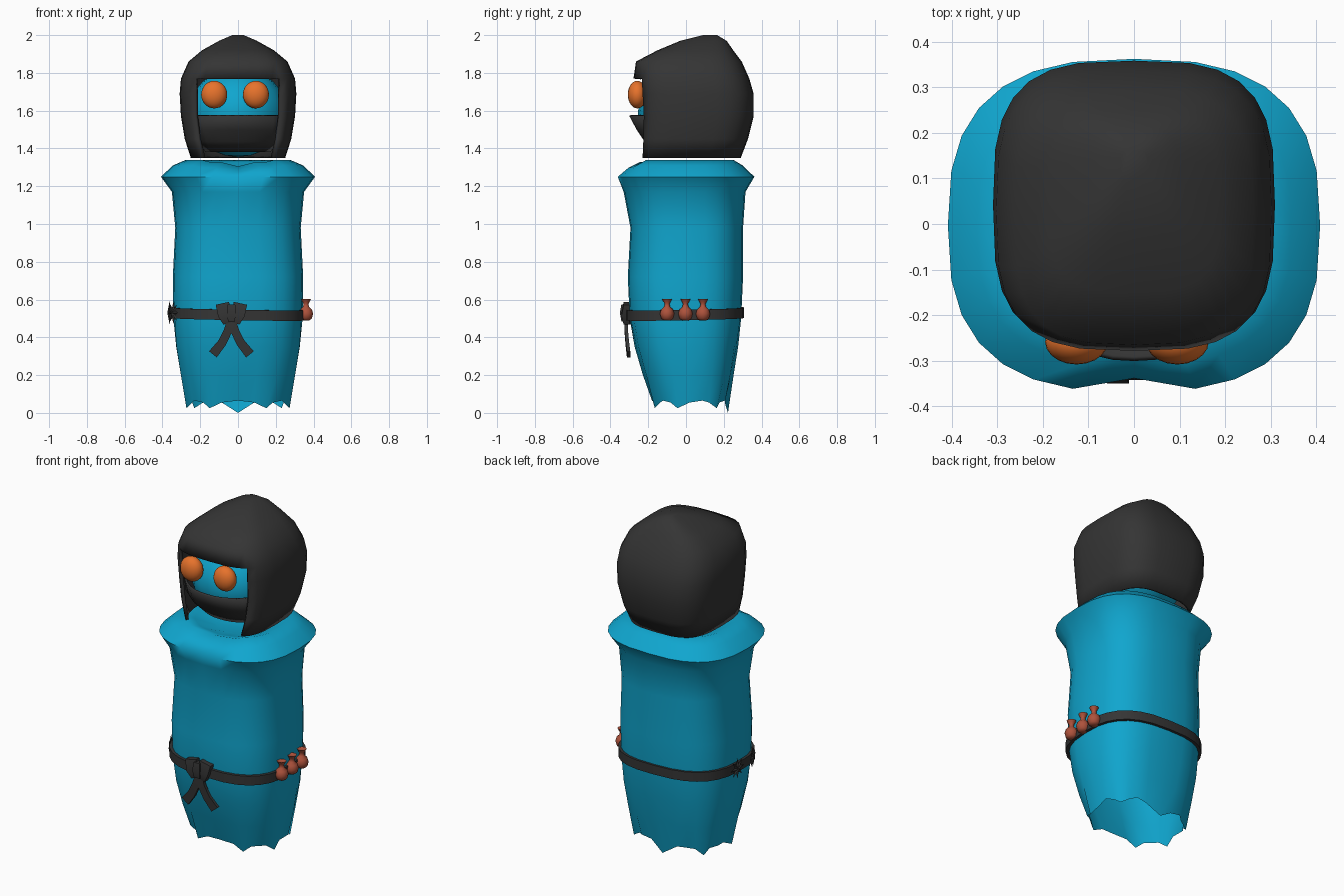
import bpy, bmesh, math
from mathutils import Vector, Matrix

if "Cube" in bpy.data.objects:
    bpy.data.objects.remove(bpy.data.objects["Cube"])

SEG = 28


def material(name, rgb):
    m = bpy.data.materials.new(name)
    m.diffuse_color = (*rgb, 1)
    m.use_nodes = True
    m.node_tree.nodes["Principled BSDF"].inputs["Base Color"].default_value = m.diffuse_color
    return m


BLUE = material("blue_cloth", (0.005, 0.38, 0.62))
DARK = material("dark_cloth", (0.035, 0.035, 0.035))
ORANGE = material("orange", (0.8, 0.17, 0.025))
CLAY = material("clay", (0.42, 0.085, 0.045))


def finish(name, bm, mat, angle=50):
    bmesh.ops.recalc_face_normals(bm, faces=bm.faces)
    me = bpy.data.meshes.new(name)
    bm.to_mesh(me)
    bm.free()
    me.materials.append(mat)
    ob = bpy.data.objects.new(name, me)
    bpy.context.collection.objects.link(ob)
    bpy.ops.object.select_all(action='DESELECT')
    ob.select_set(True)
    bpy.context.view_layer.objects.active = ob
    if angle:
        bpy.ops.object.shade_smooth_by_angle(angle=math.radians(angle))
    return ob


def ring(z, rx, yf, yb, n=2.7, seg=SEG):
    """Rounded-square ring; index 0 is the front centre."""
    cy, ry, pts = (yf + yb) / 2, (yb - yf) / 2, []
    for i in range(seg):
        s, c = math.sin(2 * math.pi * i / seg), math.cos(2 * math.pi * i / seg)
        pts.append(Vector((rx * math.copysign(abs(s) ** (2 / n), s),
                           cy - ry * math.copysign(abs(c) ** (2 / n), c), z)))
    return pts


def loft(rings, closed=True, skip=lambda j, i: False, cap_end=False, cap_start=False):
    bm = bmesh.new()
    rows = [[bm.verts.new(p) for p in r] for r in rings]
    count = len(rows[0])
    for j in range(len(rows) - 1):
        for i in range(count if closed else count - 1):
            if not skip(j, i):
                k = (i + 1) % count
                bm.faces.new((rows[j][i], rows[j][k], rows[j + 1][k], rows[j + 1][i]))
    if cap_end:
        bm.faces.new(rows[-1])
    if cap_start:
        bm.faces.new(rows[0])
    loose = [v for v in bm.verts if not v.link_faces]
    bmesh.ops.delete(bm, geom=loose, context='VERTS')
    return bm


def solidify(ob, t, offset=-1):
    m = ob.modifiers.new("thickness", 'SOLIDIFY')
    m.thickness, m.offset = t, offset


# Robe with ragged, folded hem and rolled collar
robe_rings = [ring(*r) for r in [
    (0.05, .278, -.18, .222), (0.2, .308, -.228, .252), (0.35, .332, -.272, .276),
    (0.5, .342, -.298, .292), (0.72, .345, -.308, .302), (0.98, .332, -.294, .302),
    (1.17, .35, -.33, .315), (1.25, .408, -.368, .362), (1.31, .345, -.31, .30),
    (1.34, .275, -.25, .25), (1.325, .225, -.2, .2), (1.28, .12, -.1, .12)]]
for i in range(SEG):
    robe_rings[0][i].z = {0: .065, 2: .025}.get(i % 4, .055)
    if i % 2:
        for r, f in ((robe_rings[0], .94), (robe_rings[1], .965), (robe_rings[2], .985)):
            r[i].x *= f
            r[i].y *= f
robe_rings[0][14].z = 0.0
for j, d in ((7, .03), (8, .03), (9, .03), (10, .03)):
    robe_rings[j][0].y += d
for j in (8, 9, 10):
    robe_rings[j][0].z -= .035
    for i in (1, 2, -1, -2):
        robe_rings[j][i].z -= .012
finish("robe", loft(robe_rings, cap_end=True), BLUE, 75)

# Hood with face opening cut out of the front
hood_rings = [ring(*r, 3.2) for r in [
    (1.35, .25, -.27, .29), (1.45, .282, -.268, .328), (1.57, .302, -.268, .358),
    (1.69, .309, -.275, .358), (1.77, .302, -.278, .335), (1.86, .262, -.265, .295),
    (1.92, .19, -.15, .25), (1.97, .1, -.03, .215), (2.0, .03, .09, .165)]]
for i in (3, -3):
    hood_rings[3][i].x *= .98
hood = finish("hood", loft(hood_rings, cap_end=True,
              skip=lambda j, i: j < 4 and (i < 3 or i >= SEG - 3)), DARK, 60)
solidify(hood, .018)

# Head inside the hood
bm = bmesh.new()
bmesh.ops.create_uvsphere(bm, u_segments=20, v_segments=12, radius=1,
                          matrix=Matrix.Translation((0, .02, 1.59)) @ Matrix.Diagonal((.262, .275, .235, 1)))
finish("head", bm, BLUE, 60)

# Mask over the lower face
rows = []
for z, w, yc, ye in [(1.575, .232, -.295, -.17), (1.5, .226, -.255, -.165),
                     (1.44, .205, -.215, -.14), (1.385, .17, -.165, -.09)]:
    rows.append([Vector((w * u / 5, yc + (ye - yc) * abs(u / 5) ** 2.4, z)) for u in range(-5, 6)])
mask = finish("mask", loft(rows, closed=False), DARK, 60)
solidify(mask, .012, 0)

# Eyes
for x, side in ((-.126, "left"), (.095, "right")):
    bm = bmesh.new()
    bmesh.ops.create_uvsphere(bm, u_segments=20, v_segments=14, radius=1,
                              matrix=Matrix.Translation((x, -.258, 1.685)) @ Matrix.Diagonal((.069, .05, .073, 1)))
    finish(side + "_eye", bm, ORANGE, 40)

# Belt band, closed inner and outer wall
belt_rings = [ring(z, .338 + o, -.296 - o, .288 + o)
              for z, o in ((.497, .0), (.497, .02), (.552, .02), (.552, .0), (.497, .0))]
for r in belt_rings:
    for p in r:
        p.z += -.018 * p.x + .02 * p.y
finish("belt", loft(belt_rings), DARK, 40)


def ribbon(name, path, y, depth):
    """Flat strip in the front plane from (x, z, half_width, y_offset) points."""
    rings = []
    for j, (x, z, h, dy) in enumerate(path):
        a, b = path[max(j - 1, 0)], path[min(j + 1, len(path) - 1)]
        d = Vector((b[0] - a[0], b[1] - a[1])).normalized()
        nx, nz = -d.y * h, d.x * h
        rings.append([Vector((x + s * nx, y + dy + t, z + s * nz))
                      for s, t in ((1, 0), (-1, 0), (-1, depth), (1, depth))])
    finish(name, loft(rings, cap_end=True, cap_start=True), DARK, 30)


# Belt knot: two bow loops, two tails and a tie
for s, side in ((-1, "left"), (1, "right")):
    cx = -.035
    ribbon(side + "_bow_loop", [(cx + s * .02, .475, .024, 0), (cx + s * .035, .52, .036, -.012),
                                (cx + s * .048, .58, .036, 0)], -.33, .035)
    ribbon(side + "_tail", [(cx, .5, .02, 0), (cx + s * .02, .43, .022, 0),
                            (cx + s * .05, .37, .023, .005), (cx + s * .098, .31, .026, .012)], -.325, .018)
ribbon("knot_tie", [(cx, .575, .02, 0), (cx, .53, .024, -.008), (cx, .485, .018, 0)], -.342, .03)

# Clay flasks on the right hip
for k, y in enumerate((-.1, -.003, .09)):
    prof = [(.49, .018), (.50, .031), (.525, .038), (.548, .031), (.562, .016),
            (.577, .013), (.59, .02), (.602, .026), (.596, .012)]
    bm = loft([ring(z, r, -r, r, 2, 12) for z, r in prof], cap_end=True, cap_start=True)
    bmesh.ops.translate(bm, verts=bm.verts, vec=(.36, y, 0))
    finish(f"flask_{k + 1}", bm, CLAY, 45)

# Throwing stars on the left hip
for k, (x, y, turn) in enumerate(((-.362, .03, 0), (-.342, -.145, 22))):
    bm = bmesh.new()
    rim = []
    for i in range(16):
        a, r = i * math.pi / 8, (.062 if i % 2 == 0 else .026)
        rim.append(bm.verts.new((0, r * math.cos(a), r * math.sin(a))))
    for off in (-.012, .012):
        c = bm.verts.new((off, 0, 0))
        for i in range(16):
            bm.faces.new((c, rim[i], rim[(i + 1) % 16]))
    bm.transform(Matrix.Translation((x, y, .53)) @ Matrix.Rotation(math.radians(turn), 4, 'Z'))
    finish(f"star_{k + 1}", bm, DARK, 0)
